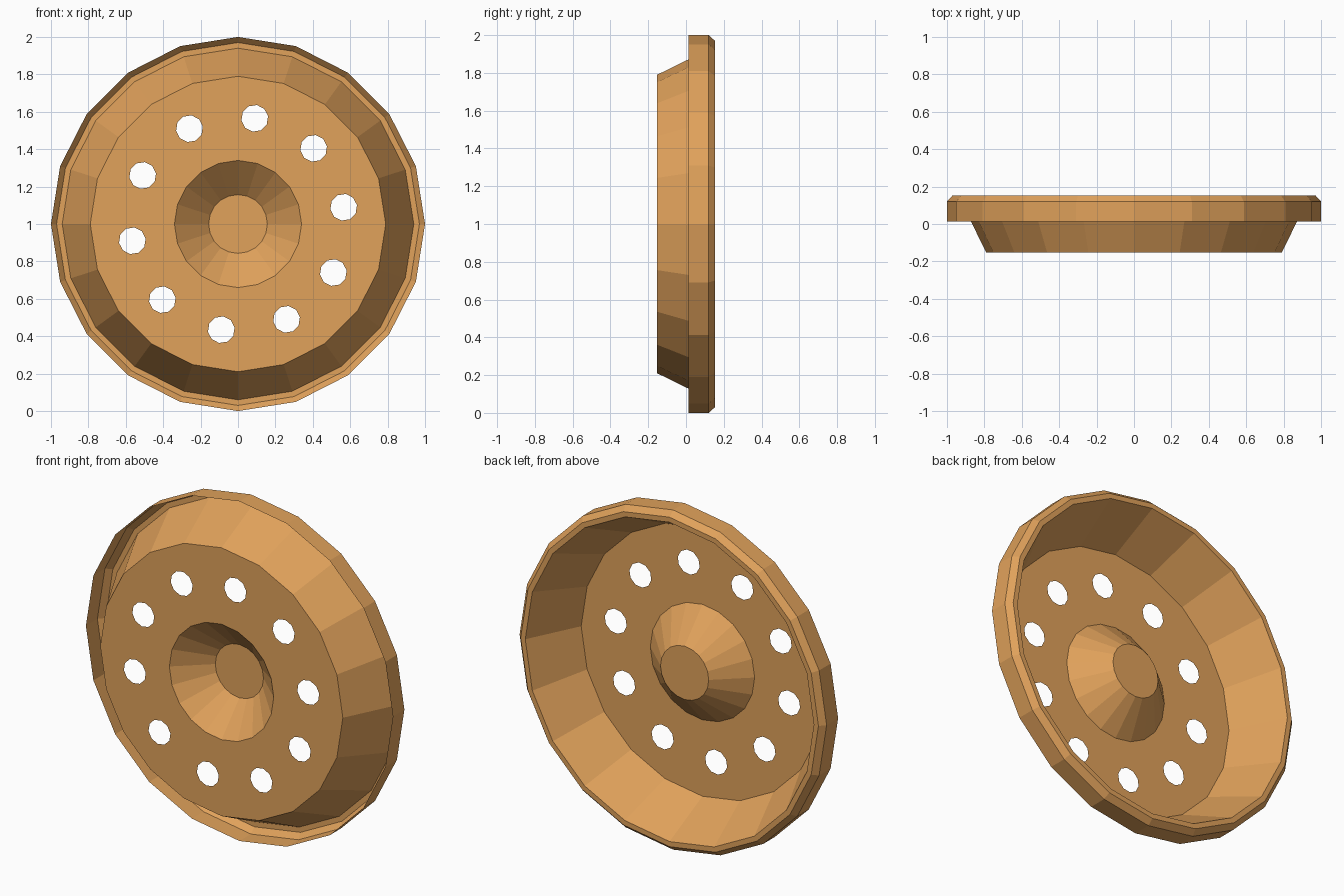
import bpy
import bmesh
from math import cos, sin, radians, tau
from mathutils import Vector

cube = bpy.data.objects.get("Cube")
if cube:
    bpy.data.objects.remove(cube, do_unlink=True)

SIDES = 20
FACE_Y = -0.153          # front plane of the dish
HOLES, HOLE_SIDES = 10, 10
HOLE_RADIUS, HOLE_CIRCLE = 0.072, 0.572

# Profiles as (radius, y)
hub_profile = [(0.157, 0.013), (0.34, FACE_Y)]
rim_profile = [(0.79, FACE_Y), (0.94, 0.153), (0.97, 0.153),
               (1.0, 0.12), (1.0, 0.013)]

bm = bmesh.new()


def ring(radius, y, sides=SIDES, cx=0.0, cz=1.0, turn=0.0):
    """Circle of vertices facing the front."""
    return [bm.verts.new((cx + radius * cos(turn + tau * i / sides), y,
                          cz + radius * sin(turn + tau * i / sides)))
            for i in range(sides)]


def loop_edges(verts):
    """Closed loop of edges, reusing those that exist."""
    edges = []
    for a, b in zip(verts, verts[1:] + verts[:1]):
        edges.append(bm.edges.get((a, b)) or bm.edges.new((a, b)))
    return edges


def sweep(profile):
    """Bands of quads through the rings of a profile."""
    rings = [ring(r, y) for r, y in profile]
    for inner, outer in zip(rings, rings[1:]):
        for i in range(SIDES):
            j = (i + 1) % SIDES
            bm.faces.new((inner[i], outer[i], outer[j], inner[j]))
    return rings


# Recessed hub with its flat cap
hub = sweep(hub_profile)
bm.faces.new(hub[0])

# Sloping wall, flat lip, chamfer and turned-over rim
rim = sweep(rim_profile)

# Flat face with a circle of round holes
edges = loop_edges(hub[-1]) + loop_edges(rim[0])
for k in range(HOLES):
    a = radians(9) + tau * k / HOLES
    edges += loop_edges(ring(HOLE_RADIUS, FACE_Y, HOLE_SIDES,
                             HOLE_CIRCLE * cos(a), 1 + HOLE_CIRCLE * sin(a), a))
bmesh.ops.triangle_fill(bm, edges=edges, use_beauty=True,
                        normal=Vector((0, -1, 0)))

# Consistent normals, with the flat face towards the front
bmesh.ops.recalc_face_normals(bm, faces=bm.faces[:])
bm.normal_update()
flat = [f for f in bm.faces if abs(f.calc_center_median().y - FACE_Y) < 1e-4]
if flat and flat[0].normal.y > 0:
    bmesh.ops.reverse_faces(bm, faces=bm.faces[:])

mesh = bpy.data.meshes.new("wheel_disc")
bm.to_mesh(mesh)
bm.free()
disc = bpy.data.objects.new("wheel_disc", mesh)
bpy.context.collection.objects.link(disc)

# Colour
colour = (0.75, 0.36, 0.105, 1.0)
mat = bpy.data.materials.new("warm_tan")
mat.use_nodes = True
mat.diffuse_color = colour
for node in mat.node_tree.nodes:
    if node.type == "BSDF_PRINCIPLED":
        node.inputs["Base Color"].default_value = colour
mesh.materials.append(mat)
